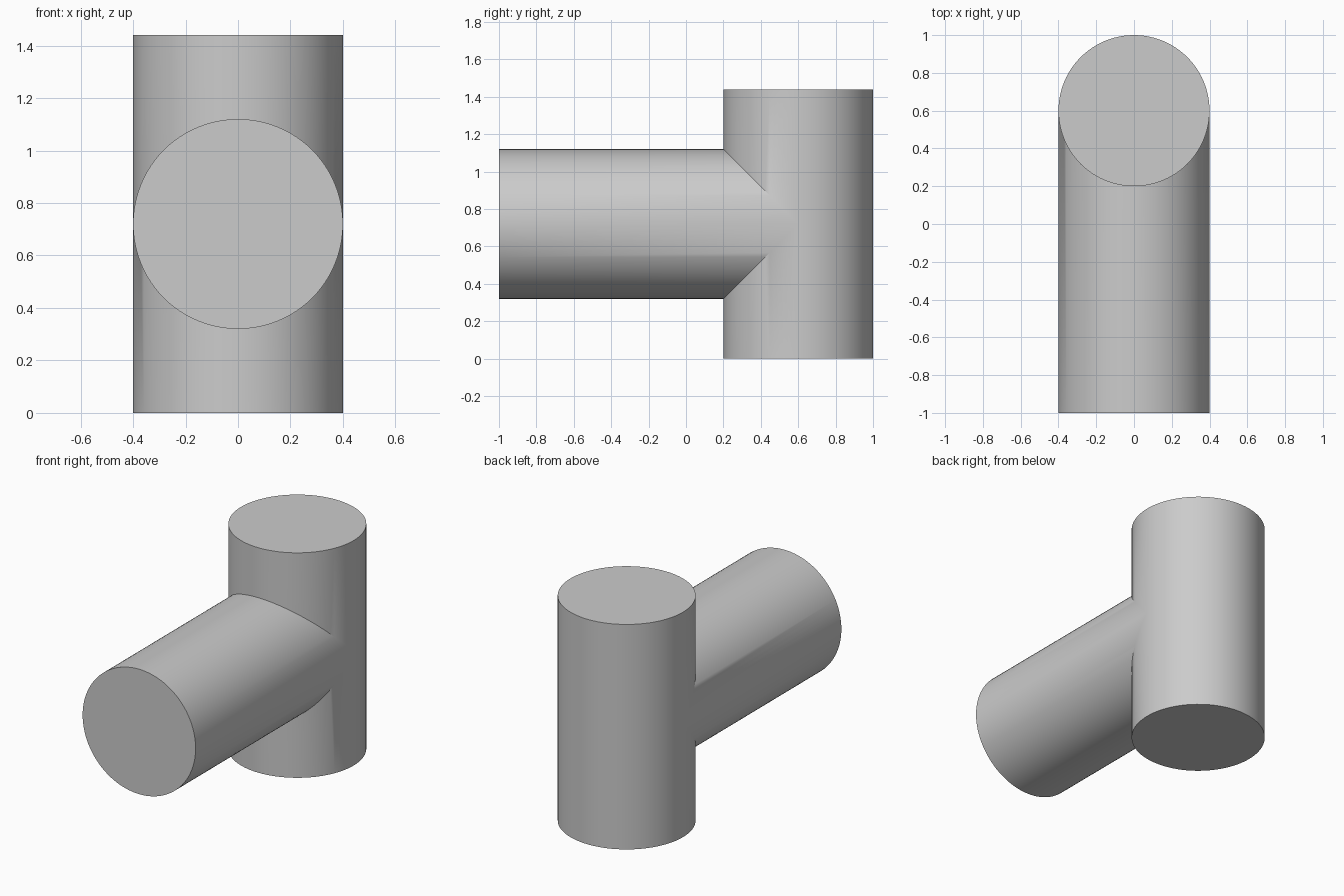
import bpy
import bmesh
from math import cos, sin, pi, radians

default = bpy.data.objects.get("Cube")
if default:
    bpy.data.objects.remove(default, do_unlink=True)

RADIUS = 0.4
COLUMN_Y = 0.6
TOP = 1.44
MID = TOP / 2
BRANCH_END = -1.0
SIDES = 96

grey = bpy.data.materials.new("plain grey")
grey.use_nodes = True
colour = (0.6, 0.6, 0.6, 1)
grey.diffuse_color = colour
grey.node_tree.nodes["Principled BSDF"].inputs["Base Color"].default_value = colour

bm = bmesh.new()


def strip(line_a, line_b):
    """Quads joining two matching rows of points."""
    a = [bm.verts.new(p) for p in line_a]
    b = [bm.verts.new(p) for p in line_b]
    for i in range(len(a) - 1):
        bm.faces.new((a[i], a[i + 1], b[i + 1], b[i]))


def cap(points):
    bm.faces.new([bm.verts.new(p) for p in points])


angles = [2 * pi * i / SIDES for i in range(SIDES + 1)]
circle = [(RADIUS * cos(a), RADIUS * sin(a)) for a in angles]
half = circle[:SIDES // 2 + 1]

# Branch pipe, mitred where it meets the equal-sized column
strip([(x, BRANCH_END, MID + h) for x, h in circle],
      [(x, COLUMN_Y - abs(h), MID + h) for x, h in circle])
cap([(x, BRANCH_END, MID + h) for x, h in circle[:-1]])

# Column front, above and below the branch opening
for side in (-1, 1):
    strip([(x, COLUMN_Y - h, MID + side * MID) for x, h in half],
          [(x, COLUMN_Y - h, MID + side * h) for x, h in half])

# Column back, split at mid height to meet the seam ends
for z in (0, TOP):
    strip([(x, COLUMN_Y + h, z) for x, h in half],
          [(x, COLUMN_Y + h, MID) for x, h in half])
    cap([(x, COLUMN_Y + h, z) for x, h in circle[:-1]])

bmesh.ops.remove_doubles(bm, verts=bm.verts, dist=0.0001)
bmesh.ops.recalc_face_normals(bm, faces=bm.faces)

mesh = bpy.data.meshes.new("pipe_tee")
bm.to_mesh(mesh)
bm.free()
mesh.materials.append(grey)
tee = bpy.data.objects.new("pipe_tee", mesh)
bpy.context.collection.objects.link(tee)

bpy.ops.object.select_all(action="DESELECT")
tee.select_set(True)
bpy.context.view_layer.objects.active = tee
bpy.ops.object.shade_smooth_by_angle(angle=radians(30))
